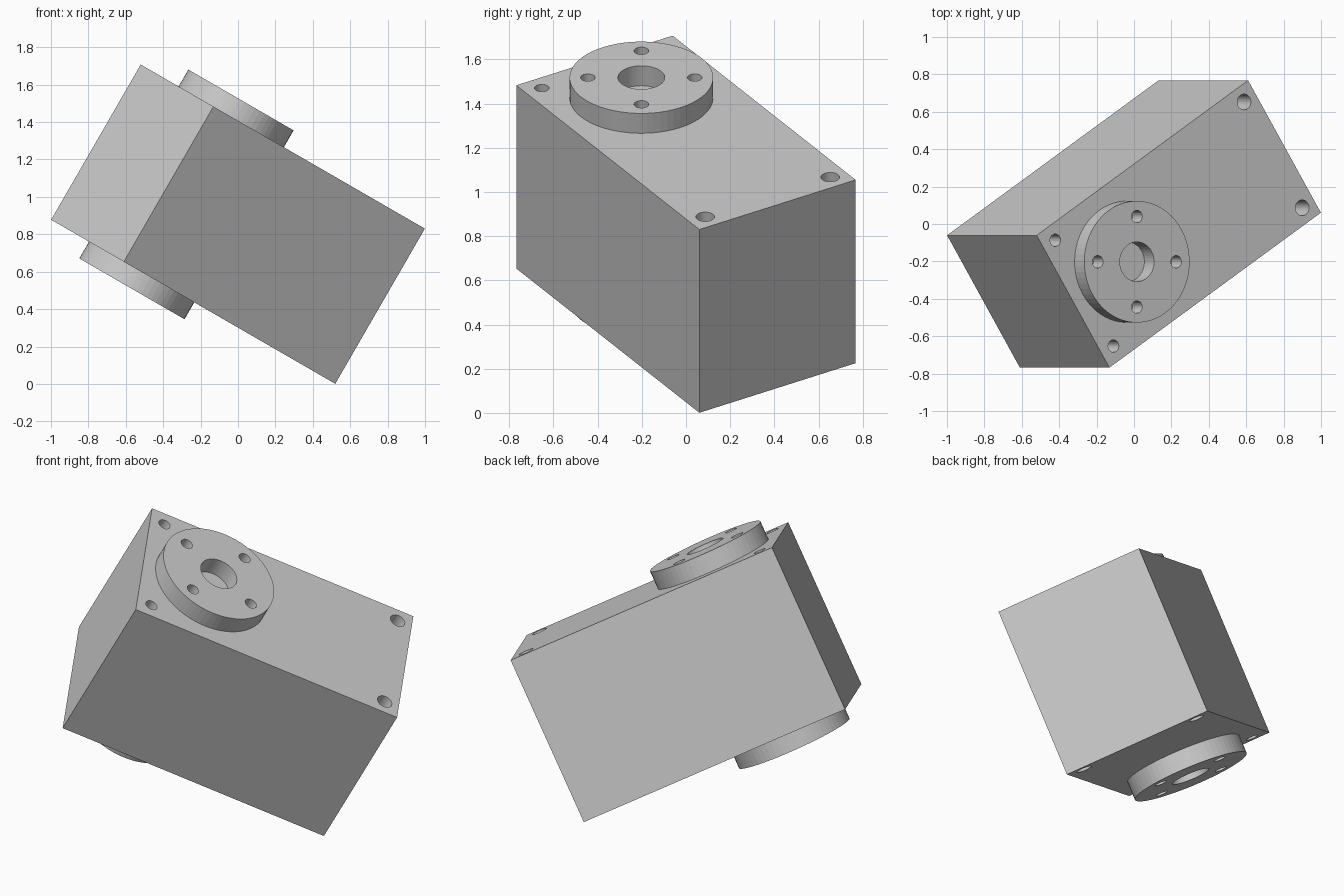
import bpy, bmesh, math
from mathutils import Matrix, Vector

if "Cube" in bpy.data.objects:
    bpy.data.objects.remove(bpy.data.objects["Cube"])

# Local frame: x = long side, y = width, z = output shaft axis
HL, HW, HH = 0.773, 0.419, 0.479
YAW = math.radians(32.4)
PLACE = (Matrix.Translation((0, 0, 0.854))
         @ Matrix.Rotation(math.radians(30), 4, 'Y')
         @ Matrix.Rotation(YAW, 4, 'Z'))
FLANGE_X, FLANGE_R, FLANGE_T = -0.377, 0.325, 0.104


def make_object(name, bm):
    mesh = bpy.data.meshes.new(name)
    bm.to_mesh(mesh)
    bm.free()
    ob = bpy.data.objects.new(name, mesh)
    bpy.context.collection.objects.link(ob)
    return ob


def add_cylinder(bm, x, y, z, radius, depth, sides):
    bmesh.ops.create_cone(bm, cap_ends=True, segments=sides, radius1=radius,
                          radius2=radius, depth=depth,
                          matrix=Matrix.Translation((x, y, z)))


def cut(ob, cutter_bm):
    cutter = make_object(ob.name + "_cutter", cutter_bm)
    cutter.hide_render = True
    mod = ob.modifiers.new("holes", 'BOOLEAN')
    mod.operation, mod.solver, mod.object = 'DIFFERENCE', 'EXACT', cutter
    bpy.context.view_layer.objects.active = ob
    bpy.ops.object.modifier_apply(modifier=mod.name)
    bpy.data.objects.remove(cutter)


# Housing block with blind screw holes in the corners of both faces
bm = bmesh.new()
bmesh.ops.create_cube(bm, size=2, matrix=Matrix.Diagonal((HL, HW, HH, 1)))
housing = make_object("housing", bm)
holes = bmesh.new()
for side in (-1, 1):
    for sx, radius in ((-1, 0.033), (1, 0.042)):
        for sy in (-1, 1):
            add_cylinder(holes, sx * 0.69, sy * 0.335, side * HH,
                         radius, 0.4, 32)
cut(housing, holes)
parts = [housing]

# Round flanges with a centre bore and four bolt holes
for side, name in ((1, "upper_flange"), (-1, "lower_flange")):
    z = side * (HH + FLANGE_T / 2)
    bm = bmesh.new()
    add_cylinder(bm, FLANGE_X, 0, z, FLANGE_R, FLANGE_T, 64)
    flange = make_object(name, bm)
    holes = bmesh.new()
    add_cylinder(holes, FLANGE_X, 0, z, 0.106, 0.3, 48)
    for k in range(4):
        a = k * math.pi / 2 - YAW
        add_cylinder(holes, FLANGE_X + 0.242 * math.cos(a),
                     0.242 * math.sin(a), z, 0.033, 0.3, 32)
    cut(flange, holes)
    parts.append(flange)

# Tilt the whole assembly into place
for ob in parts:
    ob.matrix_world = PLACE
